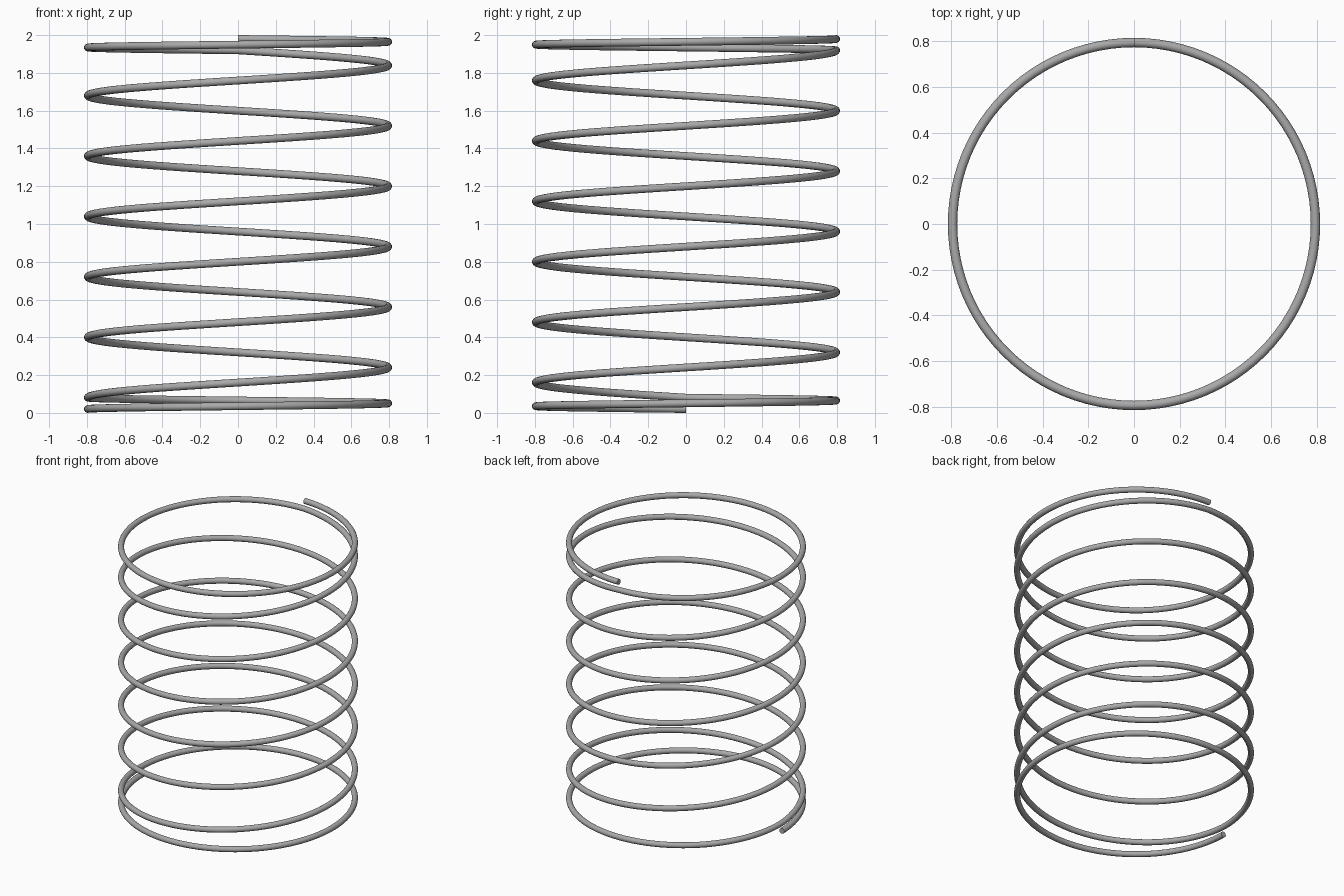
import bpy
import math

# Remove the default object
cube = bpy.data.objects.get("Cube")
if cube:
    bpy.data.objects.remove(cube, do_unlink=True)

COIL_RADIUS = 0.795
WIRE_RADIUS = 0.0205
HEIGHT = 2.0
END_PITCH = 0.06       # nearly closed turn at each end
END_TURNS = 1.0
ACTIVE_TURNS = 5.75    # open turns between the ends
STEPS = 96             # points per turn

# Steel wire colour
steel = bpy.data.materials.new("grey steel")
steel.use_nodes = True
colour = (0.40, 0.40, 0.40, 1.0)
steel.diffuse_color = colour
steel.node_tree.nodes["Principled BSDF"].inputs["Base Color"].default_value = colour


def wire_height(turn):
    """Height of the wire centre after a number of turns."""
    low = WIRE_RADIUS + END_PITCH * END_TURNS
    high = HEIGHT - low
    if turn < END_TURNS:
        return WIRE_RADIUS + END_PITCH * turn
    if turn > END_TURNS + ACTIVE_TURNS:
        return high + END_PITCH * (turn - END_TURNS - ACTIVE_TURNS)
    return low + (high - low) * (turn - END_TURNS) / ACTIVE_TURNS


# Helical path, starting on the right side and rising counterclockwise
curve = bpy.data.curves.new("coil_spring", "CURVE")
curve.dimensions = "3D"
curve.twist_mode = "Z_UP"
curve.bevel_depth = WIRE_RADIUS
curve.bevel_resolution = 6
curve.use_fill_caps = True
spline = curve.splines.new("POLY")
count = round((2 * END_TURNS + ACTIVE_TURNS) * STEPS) + 1
spline.points.add(count - 1)
for i, point in enumerate(spline.points):
    turn = i / STEPS
    angle = math.pi + math.tau * turn
    point.co = (COIL_RADIUS * math.cos(angle), COIL_RADIUS * math.sin(angle),
                wire_height(turn), 1)

# Wire as a smooth mesh with crisp cut ends
spring = bpy.data.objects.new("coil_spring", curve)
bpy.context.collection.objects.link(spring)
bpy.ops.object.select_all(action="DESELECT")
spring.select_set(True)
bpy.context.view_layer.objects.active = spring
bpy.ops.object.convert(target="MESH")
spring = bpy.context.object
spring.data.materials.clear()
spring.data.materials.append(steel)
bpy.ops.object.shade_smooth_by_angle(angle=math.radians(40))
